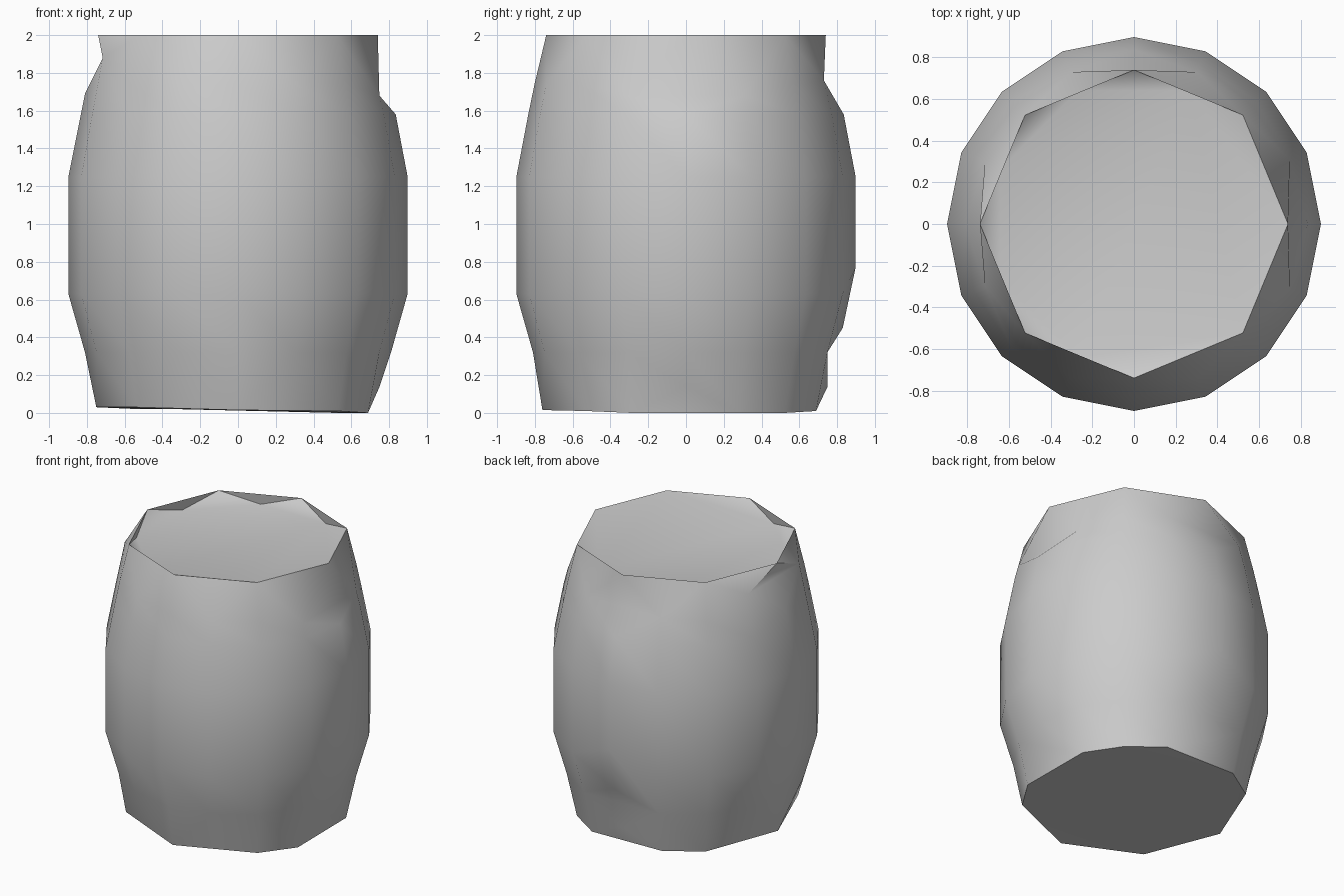
import bpy, bmesh, math

if "Cube" in bpy.data.objects:
    bpy.data.objects.remove(bpy.data.objects["Cube"])

bm = bmesh.new()
N = 16  # angular steps around the barrel


def ring(points):
    """points: {step: (radius, z)} -> {step: vertex}"""
    out = {}
    for i in sorted(points):
        r, z = points[i]
        a = 2 * math.pi * i / N
        out[i] = bm.verts.new((r * math.cos(a), r * math.sin(a), z))
    return out


def stitch(lo, hi):
    """Triangle band between two rings with differing vertex counts."""
    a, b = sorted(lo), sorted(hi)
    i = j = 0

    def mid(k, n):  # twice the middle angle of the next edge
        return sum(k[m % len(k)] + N * (m // len(k)) for m in (n, n + 1))
    while i < len(a) or j < len(b):
        p, q = lo[a[i % len(a)]], hi[b[j % len(b)]]
        if j >= len(b) or (i < len(a) and mid(a, i) <= mid(b, j)):
            i += 1
            bm.faces.new((p, lo[a[i % len(a)]], q))
        else:
            j += 1
            bm.faces.new((p, hi[b[j % len(b)]], q))


# Foot ring: coarse, with two corners lifted off the ground
foot = ring({0: (.75, .14), 1: (.74, 0), 2: (.74, 0), 3: (.745, .01), 4: (.75, .14),
             5: (.745, .02), 6: (.75, .02), 8: (.75, .03), 10: (.76, .03),
             12: (.76, .015), 14: (.75, .01), 15: (.745, 0)})

# Lower flare (dented at the back), straight belly
low_pts = {i: (.81, .32) for i in range(N)}
low_pts[4] = (.83, .45)
low = ring(low_pts)
belly_lo = ring({i: (.898, .77 if i == 4 else .63) for i in range(N)})
belly_hi = ring({i: (.898, 1.25) for i in range(N)})

# Upper taper with dents at right, back and left
up_pts = {i: (.835, 1.58) for i in range(N)}
up_pts[8] = (.81, 1.69)
upper = ring(up_pts)
sh_pts = {i: (.802, 1.74) for i in range(N) if i not in (0, 4, 8)}
for i in (1, 15):
    sh_pts[i] = (.81, 1.68)
for i in (3, 5):
    sh_pts[i] = (.79, 1.76)
for i in (7, 9):
    sh_pts[i] = (.775, 1.88)
shoulder = ring(sh_pts)
rim = ring({i: (.74, 2.0) for i in range(0, N, 2)})

stitch(foot, {i: v for i, v in low.items() if i != 4})
bm.faces.new((low[3], low[5], low[4]))
bands = [low, belly_lo, belly_hi, upper, shoulder, rim]
for lo, hi in zip(bands, bands[1:]):
    stitch(lo, hi)

# Bottom cap plus the two lifted corner triangles
bm.faces.new([foot[i] for i in sorted(foot, reverse=True) if i not in (0, 4)])
bm.faces.new((foot[15], foot[1], foot[0]))
bm.faces.new((foot[3], foot[5], foot[4]))

# Sunken lid, joined to the rim on the front right, with lip triangles elsewhere
lid = ring({i: (.695, 1.92) for i in (3, 5, 7, 9, 11)})
bm.faces.new([rim[0], rim[2]] + [lid[i] for i in sorted(lid)] + [rim[12], rim[14]])
for i in lid:
    bm.faces.new((rim[i - 1], lid[i], rim[i + 1]))
for i in (4, 6, 8, 10):
    bm.faces.new((rim[i], lid[i - 1], lid[i + 1]))

bmesh.ops.triangulate(bm, faces=[f for f in bm.faces if len(f.verts) > 4])
bmesh.ops.recalc_face_normals(bm, faces=bm.faces)
mesh = bpy.data.meshes.new("barrel")
bm.to_mesh(mesh)
bm.free()
barrel = bpy.data.objects.new("barrel", mesh)
bpy.context.collection.objects.link(barrel)
bpy.context.view_layer.objects.active = barrel
barrel.select_set(True)
bpy.ops.object.shade_smooth_by_angle(angle=math.radians(40))
